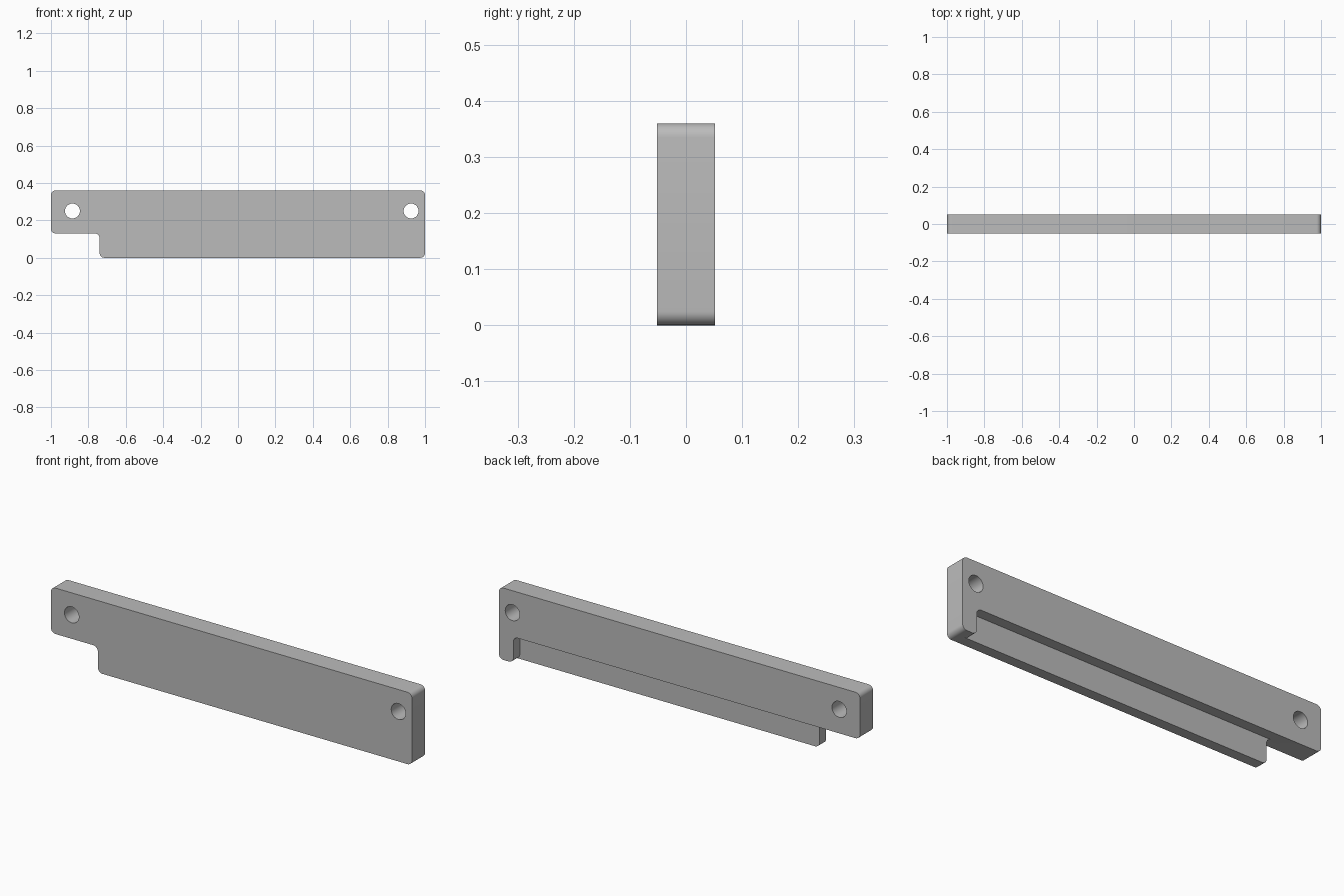
import bpy, bmesh, math
from mathutils import Vector

default = bpy.data.objects.get("Cube")
if default:
    bpy.data.objects.remove(default, do_unlink=True)

HEIGHT, HALF_DEPTH = 0.36, 0.052
LEDGE = 0.13          # underside of the tab and of the rear channel
STEP_X, FOOT_X = -0.74, 0.92
R = 0.025             # corner radius

grey = bpy.data.materials.new("plain grey")
grey.use_nodes = True
grey.diffuse_color = (0.5, 0.5, 0.5, 1)
grey.node_tree.nodes["Principled BSDF"].inputs["Base Color"].default_value = (0.5, 0.5, 0.5, 1)


def rounded(corners, steps=8):
    """Round the corners of an outline; each corner is (x, z, radius)."""
    out = []
    for i, (x, z, r) in enumerate(corners):
        p = Vector((x, z))
        if not r:
            out.append(p)
            continue
        a = (Vector(corners[i - 1][:2]) - p).normalized()
        b = (Vector(corners[(i + 1) % len(corners)][:2]) - p).normalized()
        centre = p + (a + b) * r
        for k in range(steps + 1):
            t = math.pi / 2 * k / steps
            out.append(centre - b * r * math.cos(t) - a * r * math.sin(t))
    return out


def prism(name, outline, y0, y1):
    """Extrude an x-z outline from y0 to y1."""
    bm = bmesh.new()
    face = bm.faces.new([bm.verts.new((p[0], y0, p[1])) for p in outline])
    new = bmesh.ops.extrude_face_region(bm, geom=[face])["geom"]
    bmesh.ops.translate(bm, vec=(0, y1 - y0, 0),
                        verts=[g for g in new if isinstance(g, bmesh.types.BMVert)])
    bmesh.ops.recalc_face_normals(bm, faces=bm.faces)
    mesh = bpy.data.meshes.new(name)
    bm.to_mesh(mesh)
    bm.free()
    mesh.materials.append(grey)
    obj = bpy.data.objects.new(name, mesh)
    bpy.context.collection.objects.link(obj)
    return obj


def circle(x, z, r, n=40):
    return [(x + r * math.cos(2 * math.pi * k / n), z + r * math.sin(2 * math.pi * k / n))
            for k in range(n)]


# Stepped plate with rounded corners
plate = prism("mounting_plate", rounded([
    (STEP_X, 0, R), (1, 0, R), (1, HEIGHT, R), (-1, HEIGHT, R),
    (-1, LEDGE, R), (STEP_X, LEDGE, R)]), -HALF_DEPTH, HALF_DEPTH)

# Rear channel, leaving a rounded foot at one end
channel = rounded([
    (-1.2, -0.1, 0), (FOOT_X + R, -0.1, 0), (FOOT_X + R, 0, 0),
    (FOOT_X, 0, R), (FOOT_X, LEDGE, R), (-1.2, LEDGE, 0)])
cutters = [prism("channel_cutter", channel, 0, 0.2)]

# Screw holes
for side, x in (("right", -0.885), ("left", 0.925)):
    cutters.append(prism(side + "_hole_cutter", circle(x, 0.25, 0.04), -0.2, 0.2))

bpy.context.view_layer.objects.active = plate
plate.select_set(True)
for cutter in cutters:
    cutter.hide_render = True
    mod = plate.modifiers.new(cutter.name, "BOOLEAN")
    mod.operation, mod.solver, mod.object = "DIFFERENCE", "EXACT", cutter
    bpy.ops.object.modifier_apply(modifier=mod.name)
    bpy.data.objects.remove(cutter, do_unlink=True)

bpy.ops.object.shade_smooth_by_angle(angle=math.radians(30))
